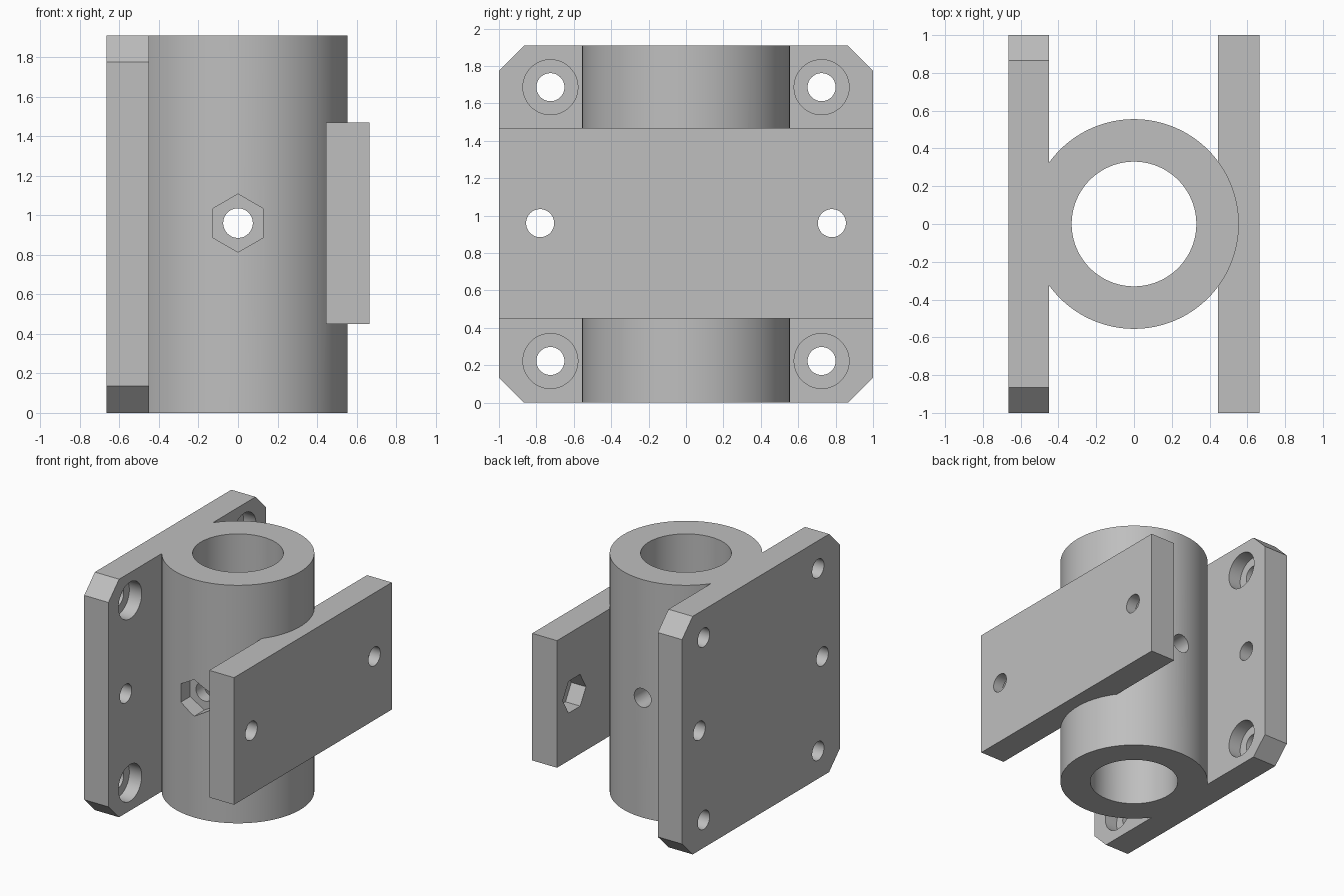
import bpy, bmesh, math
from mathutils import Matrix

if "Cube" in bpy.data.objects:
    bpy.data.objects.remove(bpy.data.objects["Cube"], do_unlink=True)

H = 1.91
MID = H / 2
PLATE_IN, PLATE_OUT = 0.45, 0.665
HOLE, POCKET, DEPTH = 0.075, 0.147, 0.13

grey = bpy.data.materials.new("plain grey")
colour = (0.52, 0.52, 0.52, 1)
grey.diffuse_color = colour
grey.use_nodes = True
grey.node_tree.nodes["Principled BSDF"].inputs["Base Color"].default_value = colour


def finish(name, bm):
    bmesh.ops.recalc_face_normals(bm, faces=bm.faces)
    mesh = bpy.data.meshes.new(name)
    bm.to_mesh(mesh)
    bm.free()
    mesh.materials.append(grey)
    obj = bpy.data.objects.new(name, mesh)
    bpy.context.collection.objects.link(obj)
    return obj


def rod(name, axis, radius, start, end, centre, sides=64, turn=0):
    """Prism or cylinder along an axis, from start to end on that axis."""
    bm = bmesh.new()
    bmesh.ops.create_cone(bm, cap_ends=True, segments=sides, radius1=radius,
                          radius2=radius, depth=abs(end - start))
    spin = Matrix.Rotation(math.radians(turn), 4, 'Z')
    tilt = {'X': Matrix.Rotation(math.pi / 2, 4, 'Y'),
            'Y': Matrix.Rotation(math.pi / 2, 4, 'X'),
            'Z': Matrix.Identity(4)}[axis]
    place = list(centre)
    place.insert('XYZ'.index(axis), (start + end) / 2)
    bm.transform(Matrix.Translation(place) @ tilt @ spin)
    return finish(name, bm)


def plate(name, x0, x1, z0, z1, chamfer=0):
    """Upright plate across the full depth, with optional cut corners."""
    bm = bmesh.new()
    c = chamfer
    if c:
        outline = [(-1, z0 + c), (-1 + c, z0), (1 - c, z0), (1, z0 + c),
                   (1, z1 - c), (1 - c, z1), (-1 + c, z1), (-1, z1 - c)]
    else:
        outline = [(-1, z0), (1, z0), (1, z1), (-1, z1)]
    face = bm.faces.new([bm.verts.new((x0, y, z)) for y, z in outline])
    solid = bmesh.ops.extrude_face_region(bm, geom=[face])
    moved = [v for v in solid["geom"] if isinstance(v, bmesh.types.BMVert)]
    bmesh.ops.translate(bm, verts=moved, vec=(x1 - x0, 0, 0))
    return finish(name, bm)


def combine(target, tool, operation):
    mod = target.modifiers.new("join", 'BOOLEAN')
    mod.operation = operation
    mod.solver = 'EXACT'
    mod.object = tool
    bpy.context.view_layer.objects.active = target
    bpy.ops.object.modifier_apply(modifier=mod.name)
    bpy.data.objects.remove(tool, do_unlink=True)


# Tube with the mounting plate and the clamp plate fused to its sides
body = rod("tube_bracket", 'Z', 0.555, 0, H, (0, 0), 128)
combine(body, plate("mounting_plate", -PLATE_OUT, -PLATE_IN, 0, H, 0.135), 'UNION')
combine(body, plate("clamp_plate", PLATE_IN - 0.005, PLATE_OUT, 0.45, 1.47), 'UNION')

# Main bore
cutters = [rod("bore", 'Z', 0.33, -0.1, H + 0.1, (0, 0), 128)]

# Cross bolt through the tube, with a nut pocket at the front
cutters.append(rod("cross_hole", 'Y', HOLE, -0.7, 0.7, (0, 0.96), 48))
cutters.append(rod("front_nut_pocket", 'Y', POCKET, -0.7, -0.555 + DEPTH, (0, 0.96), 6))

for y in (-1, 1):
    # Side bolts through both plates, with nut pockets inside the clamp plate
    side = (y * 0.78, 0.96)
    cutters.append(rod("side_hole", 'X', HOLE, -0.8, 0.8, side, 48))
    cutters.append(rod("side_nut_pocket", 'X', POCKET, 0.3, PLATE_IN - 0.005 + DEPTH, side, 6))
    # Counterbored corner holes of the mounting plate
    for z in (MID - 0.732, MID + 0.732):
        corner = (y * 0.725, z)
        cutters.append(rod("corner_hole", 'X', HOLE, -0.8, -0.3, corner, 48))
        cutters.append(rod("counterbore", 'X', POCKET, -PLATE_IN - 0.11, -0.3, corner, 48))

for cutter in cutters:
    combine(body, cutter, 'DIFFERENCE')

# Smooth round walls with sharp rims
bpy.ops.object.select_all(action='DESELECT')
body.select_set(True)
bpy.context.view_layer.objects.active = body
bpy.ops.object.shade_smooth_by_angle(angle=math.radians(30))
